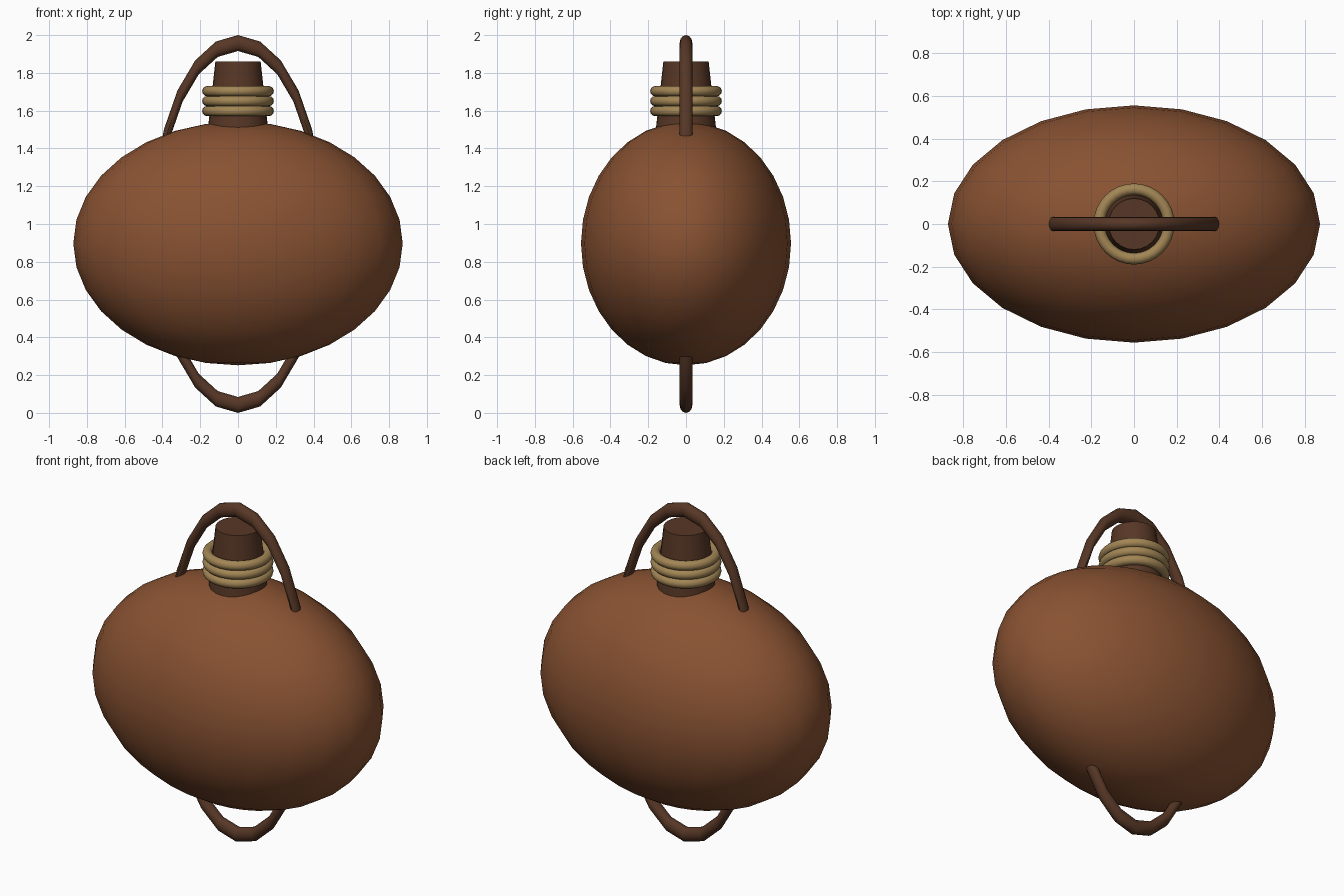
import bpy
import math

if "Cube" in bpy.data.objects:
    bpy.data.objects.remove(bpy.data.objects["Cube"])


def material(name, rgb):
    m = bpy.data.materials.new(name)
    m.diffuse_color = (*rgb, 1)
    m.use_nodes = True
    m.node_tree.nodes["Principled BSDF"].inputs["Base Color"].default_value = m.diffuse_color
    return m


leather = material("brown leather", (0.25, 0.085, 0.032))
dark = material("dark brown leather", (0.095, 0.038, 0.019))
cord = material("tan cord", (0.36, 0.235, 0.09))


def finish(name, mat, scale=(1, 1, 1)):
    ob = bpy.context.object
    ob.name = name
    ob.scale = scale
    ob.data.materials.append(mat)
    bpy.ops.object.transform_apply(location=False, rotation=True, scale=True)
    bpy.ops.object.shade_smooth_by_angle(angle=math.radians(40))
    return ob


# Flattened egg-shaped flask body
bpy.ops.mesh.primitive_uv_sphere_add(segments=24, ring_count=16, radius=1,
                                     location=(0, 0, 0.897))
finish("flask_body", leather, (0.872, 0.556, 0.645))

# Tapered neck and stopper
bpy.ops.mesh.primitive_cone_add(vertices=24, radius1=0.162, radius2=0.12,
                                depth=0.38, location=(0, 0, 1.67))
finish("neck", dark)

# Three cord wraps around the neck
for i in range(3):
    bpy.ops.mesh.primitive_torus_add(major_segments=32, minor_segments=12,
                                     major_radius=0.163, minor_radius=0.027,
                                     location=(0, 0, 1.598 + 0.0525 * i))
    finish(f"neck_cord_{i + 1}", cord)

# Tall strap loop running through the body, showing at top and bottom
bpy.ops.mesh.primitive_torus_add(major_segments=24, minor_segments=12,
                                 major_radius=1, minor_radius=0.044,
                                 location=(0, 0, 1))
finish("strap_loop", dark, (0.434, 0.9579, 0.77))
bpy.context.object.rotation_euler = (math.pi / 2, 0, 0)
bpy.ops.object.transform_apply(location=False, rotation=True, scale=False)
